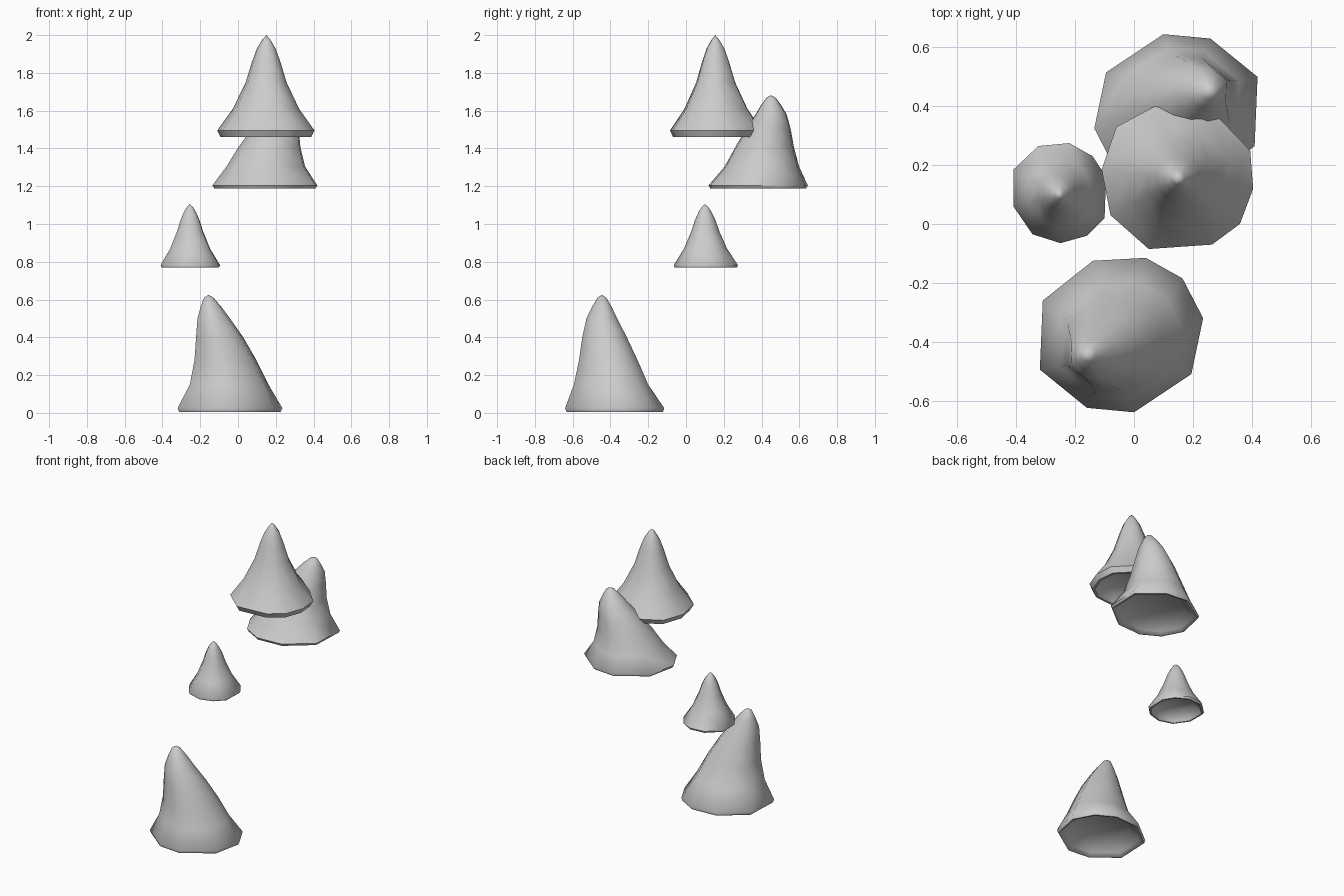
import bpy, bmesh
from math import radians

if "Cube" in bpy.data.objects:
    bpy.data.objects.remove(bpy.data.objects["Cube"])

# Base outlines (x, y offsets from the base centre)
LEANING = [(.275, .055), (.235, -.135), (.04, -.265), (-.12, -.25), (-.28, -.12),
           (-.27, .115), (-.1, .25), (.08, .26), (.205, .19)]
UPRIGHT = [(.255, -.035), (.21, -.155), (.115, -.225), (-.1, -.24), (-.23, -.125),
           (-.26, .03), (-.21, .175), (-.07, .25), (.1, .245), (.245, .095)]
SMALL = [(.16, .06), (.155, -.08), (.095, -.14), (.005, -.165), (-.09, -.135),
         (-.155, -.04), (-.155, .085), (-.07, .165), (.035, .175), (.115, .13)]

# Rings: (z, scale, x shift, y shift); underside recess first, then lip, then body
LEAN_RINGS = [(.075, .66, 0, 0), (.025, .86, 0, 0), (.005, .93, 0, 0), (.005, .97, 0, 0),
              (.025, 1, 0, 0), (.15, .75, -.005, -.02), (.28, .59, -.025, -.035),
              (.40, .45, -.056, -.055), (.50, .31, -.088, -.07),
              (.56, .2, -.102, -.07), (.61, .09, -.115, -.07)]
TOP_RINGS = [(.07, .66, 0, 0), (.02, .82, 0, 0), (0, .87, 0, 0), (0, .93, 0, 0), (.035, 1, 0, 0),
             (.15, .68, 0, 0), (.29, .42, 0, 0), (.40, .29, 0, 0),
             (.47, .19, 0, 0), (.515, .085, 0, 0)]
SMALL_RINGS = [(.05, .66, 0, 0), (.015, .85, 0, 0), (0, .91, 0, 0), (0, .97, 0, 0), (.012, 1, 0, 0),
               (.10, .67, 0, 0), (.19, .44, 0, 0), (.25, .32, 0, 0),
               (.295, .2, 0, 0), (.322, .09, 0, 0)]


def cap(name, outline, rings, tip, base, flip=1, zs=1):
    """Loft scaled copies of an outline into a hollow-bottomed pointed cap."""
    bm = bmesh.new()
    bx, by, bz = base

    def vert(x, y, z):
        return bm.verts.new((bx + flip * x, by + flip * y, bz + z * zs))

    loops = [[vert(x * s + dx, y * s + dy, z) for x, y in outline]
             for z, s, dx, dy in rings]
    n = len(outline)
    for a, b in zip(loops, loops[1:]):
        for i in range(n):
            j = (i + 1) % n
            bm.faces.new((a[i], a[j], b[j], b[i]))
    bm.faces.new(loops[0])
    apex = vert(*tip)
    for i in range(n):
        bm.faces.new((loops[-1][i], loops[-1][(i + 1) % n], apex))
    bmesh.ops.recalc_face_normals(bm, faces=bm.faces)
    me = bpy.data.meshes.new(name)
    bm.to_mesh(me)
    bm.free()
    ob = bpy.data.objects.new(name, me)
    bpy.context.collection.objects.link(ob)
    bpy.ops.object.select_all(action='DESELECT')
    ob.select_set(True)
    bpy.context.view_layer.objects.active = ob
    bpy.ops.object.shade_smooth_by_angle(angle=radians(55))


# Large leaning cap at the bottom, and its turned, shorter twin higher up
cap("bottom_cap", LEANING, LEAN_RINGS, (-.115, -.07, .625), (-.04, -.375, 0))
cap("upper_leaning_cap", LEANING, LEAN_RINGS, (-.115, -.07, .625), (.14, .38, 1.185), -1, .795)
# Small cap in the middle and the tallest upright cap on top
cap("small_cap", SMALL, SMALL_RINGS, (0, 0, .335), (-.255, .1, .77))
cap("top_cap", UPRIGHT, TOP_RINGS, (0, 0, .54), (.15, .155, 1.46))
